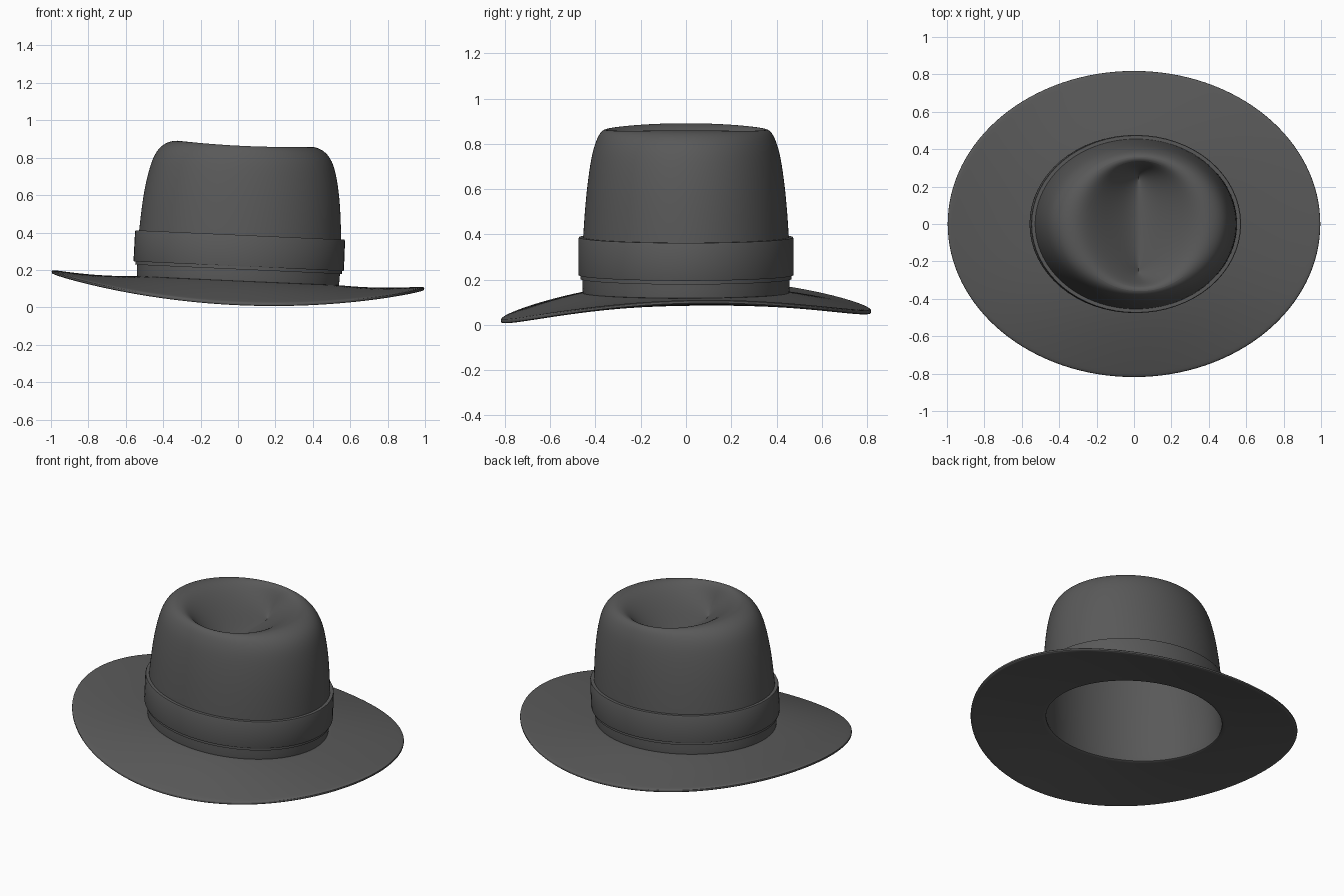
import bpy, bmesh, math
from mathutils import Matrix, Vector

cube = bpy.data.objects.get("Cube")
if cube:
    bpy.data.objects.remove(cube)

SEGS = 64
PIVOT = Vector((0, 0, 0.14))
LEAN = (Matrix.Translation(PIVOT) @ Matrix.Rotation(math.radians(2.6), 4, 'Y')
        @ Matrix.Translation(-PIVOT))

felt = bpy.data.materials.new("charcoal_felt")
felt.use_nodes = True
GREY = (0.1, 0.1, 0.1, 1)
felt.diffuse_color = GREY
felt.node_tree.nodes["Principled BSDF"].inputs["Base Color"].default_value = GREY


def ring_surface(name, rings, height, matrix=Matrix(), closed=False, thickness=0, level=2):
    """Skin a stack of elliptical rings (rx, ry, value); height gives z."""
    bm = bmesh.new()
    loops = []
    for ring in rings:
        loop = []
        for i in range(SEGS):
            a = 2 * math.pi * i / SEGS
            c, s = math.cos(a), math.sin(a)
            loop.append(bm.verts.new((ring[0] * c, ring[1] * s, height(ring, c, s))))
        loops.append(loop)
    pairs = list(zip(loops, loops[1:]))
    if closed:
        pairs.append((loops[-1], loops[0]))
    for low, high in pairs:
        for i in range(SEGS):
            j = (i + 1) % SEGS
            bm.faces.new((low[i], low[j], high[j], high[i]))
    bmesh.ops.remove_doubles(bm, verts=bm.verts, dist=0.0005)
    bmesh.ops.transform(bm, matrix=matrix, verts=bm.verts)
    bmesh.ops.recalc_face_normals(bm, faces=bm.faces)
    mesh = bpy.data.meshes.new(name)
    bm.to_mesh(mesh)
    bm.free()
    mesh.materials.append(felt)
    obj = bpy.data.objects.new(name, mesh)
    bpy.context.collection.objects.link(obj)
    if thickness:
        solid = obj.modifiers.new("thickness", 'SOLIDIFY')
        solid.thickness = thickness
        solid.offset = -1
    if level:
        sub = obj.modifiers.new("smooth", 'SUBSURF')
        sub.levels = sub.render_levels = level
    bpy.ops.object.select_all(action='DESELECT')
    obj.select_set(True)
    bpy.context.view_layer.objects.active = obj
    bpy.ops.object.shade_smooth_by_angle(angle=math.radians(40))
    return obj


# Crown: tapered wall, rolled rim, then a dent ending in a front-to-back crease
crown_rings = [
    (.543, .460, .12), (.545, .459, .30), (.540, .454, .42), (.526, .440, .60),
    (.496, .418, .75), (.466, .400, .82), (.425, .382, .860), (.370, .360, .879),
    (.310, .337, .872), (.240, .317, .832), (.160, .300, .772), (.080, .275, .715),
    (.030, .255, .690), (0, .245, .682),
]


def crown_height(ring, c, s):
    # The rim dips a little at the front and back
    return ring[2] - (0.012 * s * s if ring[2] > 0.8 else 0)


ring_surface("crown", crown_rings, crown_height, LEAN, thickness=0.012)

# Band: closed strip around the crown with a thin lip along its lower edge
band_rings = [(.535, .450, .22), (.561, .475, .22), (.563, .476, .225),
              (.562, .476, .38), (.559, .473, .387), (.530, .445, .387)]
ring_surface("hat_band", band_rings, lambda r, c, s: r[2], LEAN, closed=True, level=0)
lip_rings = [(.535, .450, .203), (.553, .467, .203), (.553, .467, .221), (.535, .450, .221)]
ring_surface("band_lip", lip_rings, lambda r, c, s: r[2], LEAN, closed=True, level=0)


# Brim: raised at the sides, drooping at front and back
def brim_ring(t, drop):
    return (.532 + .466 * t, .447 + .373 * t, t, drop)


def brim_height(ring, c, s):
    x, y, t, drop = ring[0] * c, ring[1] * s, ring[2], ring[3]
    droop = 0.095 * t ** 1.2 * s * s
    curl = (0.012 * t * t - 0.03 * t * (1 - t)) * c * c
    return 0.143 - 0.045 * x + 0.025 * y * t - droop + curl - drop


steps = [0, .03, .2, .4, .6, .8, .93, .985]
brim_rings = [brim_ring(t, 0) for t in steps]
brim_rings += [brim_ring(1, .004), brim_ring(1, .016)]
brim_rings += [brim_ring(t, .02) for t in reversed(steps)]
ring_surface("brim", brim_rings, brim_height, closed=True, level=1)
